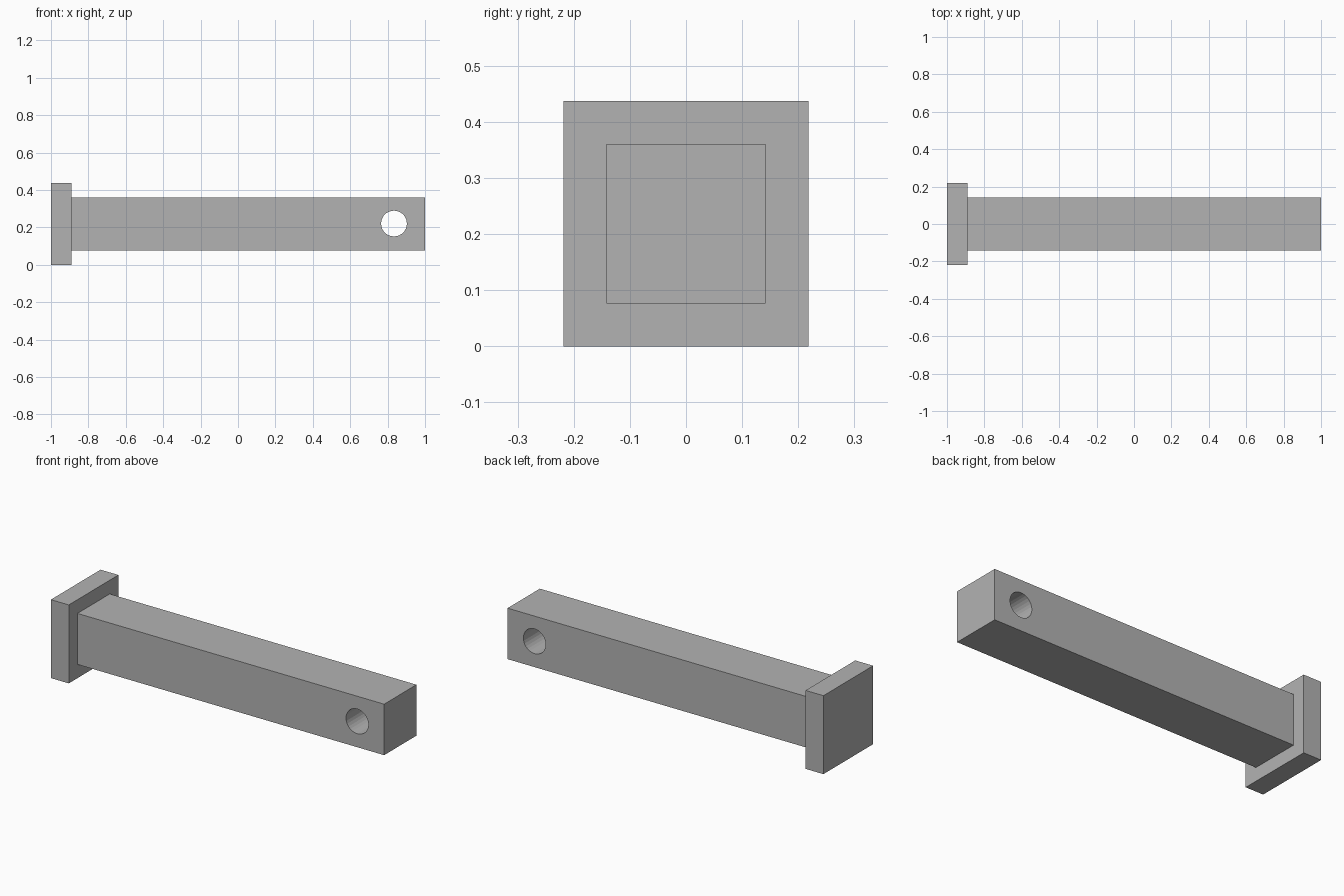
import bpy
from math import pi

cube = bpy.data.objects.get("Cube")
if cube:
    bpy.data.objects.remove(cube, do_unlink=True)

HEAD = 0.437            # side of the square head
SHAFT = 0.284           # side of the square shaft
JOINT = -0.89           # where head meets shaft
MID = HEAD / 2

grey = bpy.data.materials.new("plain grey")
grey.use_nodes = True
colour = (0.45, 0.45, 0.45, 1)
grey.diffuse_color = colour
grey.node_tree.nodes["Principled BSDF"].inputs["Base Color"].default_value = colour


def square_bar(name, x0, x1, side):
    """Square bar lying along x between x0 and x1."""
    bpy.ops.mesh.primitive_cube_add(size=1, location=((x0 + x1) / 2, 0, MID))
    bar = bpy.context.object
    bar.name = name
    bar.scale = (x1 - x0, side, side)
    bpy.ops.object.transform_apply(location=False, rotation=False, scale=True)
    bar.data.materials.append(grey)
    return bar


# Square head plate and long shaft
square_bar("head_plate", -1, JOINT, HEAD)
shaft = square_bar("shaft", JOINT, 1, SHAFT)

# Round cross hole near the free end
bpy.ops.mesh.primitive_cylinder_add(vertices=28, radius=0.069, depth=1,
                                    location=(0.834, 0, MID + 0.002),
                                    rotation=(pi / 2, 0, 0))
cutter = bpy.context.object
cutter.name = "hole_cutter"
cutter.hide_render = True
cutter.data.materials.append(grey)

hole = shaft.modifiers.new("cross_hole", "BOOLEAN")
hole.operation = "DIFFERENCE"
hole.solver = "EXACT"
hole.object = cutter
bpy.context.view_layer.objects.active = shaft
bpy.ops.object.modifier_apply(modifier=hole.name)
bpy.data.objects.remove(cutter, do_unlink=True)
